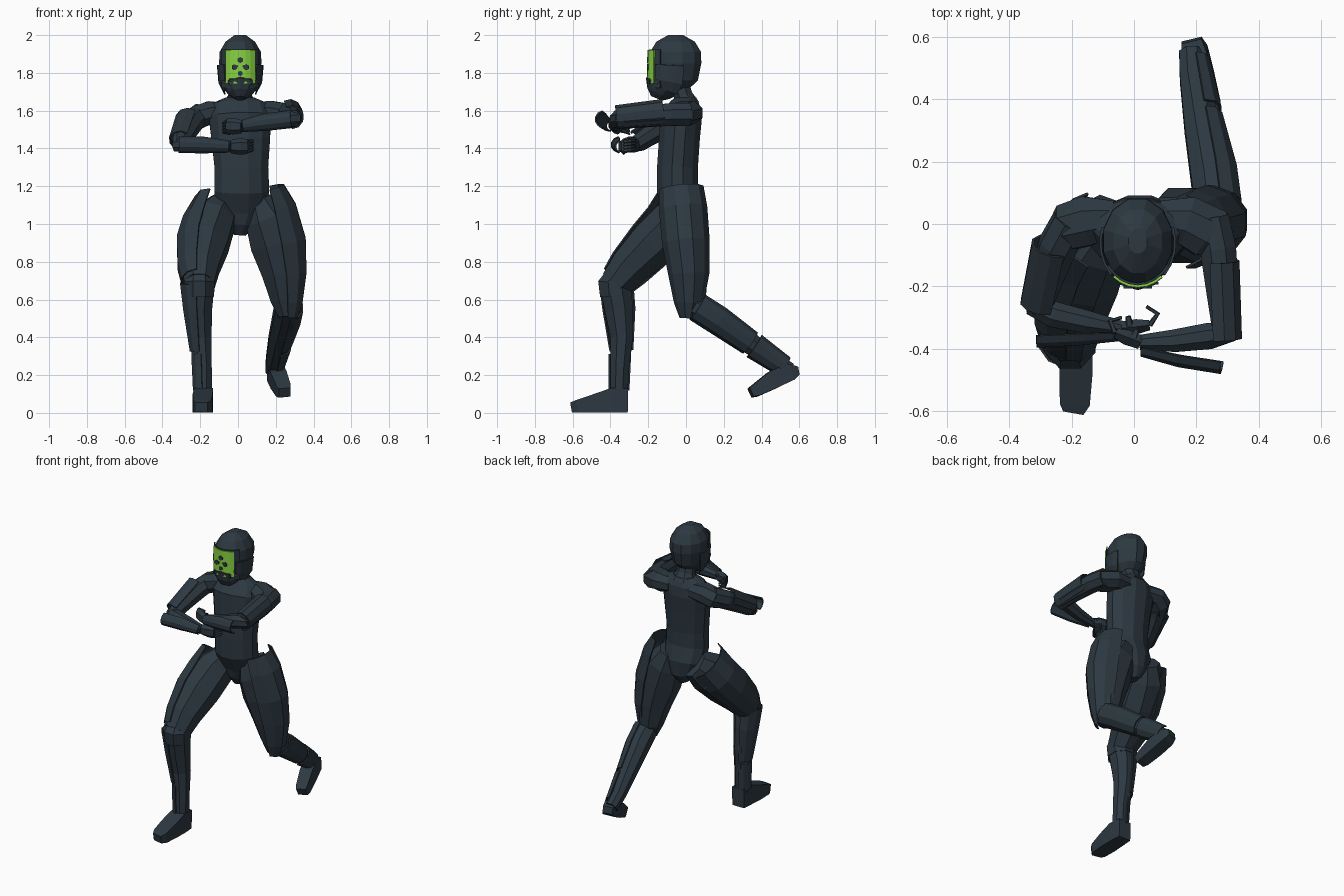
import bpy, bmesh, math
from mathutils import Vector


def material(name, rgb):
    m = bpy.data.materials.new(name)
    m.diffuse_color = (*rgb, 1)
    return m


SLATE = material("dark slate", (0.026, 0.040, 0.053))
GREEN = material("bright green", (0.24, 0.65, 0.055))
X, Y = Vector((1, 0, 0)), Vector((0, 1, 0))


def loft(name, rings, ref=X, n=8, arc=None, mat=SLATE):
    """Skin rings (x, y, z, a, b) along their path; arc=(start, end) degrees gives a thin open shell."""
    bm = bmesh.new()
    pts = [Vector(r[:3]) for r in rings]
    loops = []
    for i, r in enumerate(rings):
        t = (pts[min(i + 1, len(pts) - 1)] - pts[max(i - 1, 0)]).normalized()
        u = (ref - t * ref.dot(t)).normalized()
        v = t.cross(u)
        if arc:
            angs = [math.radians(arc[0] + (arc[1] - arc[0]) * k / n) for k in range(n + 1)]
            s = 1
        else:
            angs = [2 * math.pi * (k + 0.5) / n for k in range(n)]
            s = 1 / math.cos(math.pi / n)
        loops.append([bm.verts.new(pts[i] + u * r[3] * s * math.cos(w) + v * r[4] * s * math.sin(w))
                      for w in angs])
    m = len(loops[0])
    for p, q in zip(loops, loops[1:]):
        for k in range(m - 1 if arc else m):
            j = (k + 1) % m
            bm.faces.new((p[k], p[j], q[j], q[k]))
    if not arc:
        bm.faces.new(loops[0])
        bm.faces.new(loops[-1])
    bmesh.ops.recalc_face_normals(bm, faces=bm.faces)
    me = bpy.data.meshes.new(name)
    bm.to_mesh(me)
    bm.free()
    me.materials.append(mat)
    ob = bpy.data.objects.new(name, me)
    bpy.context.collection.objects.link(ob)
    if arc:
        mod = ob.modifiers.new("thickness", "SOLIDIFY")
        mod.thickness = 0.008
        mod.offset = 0
    return ob


def column(rings, cx):
    """Turn (z, cy, rx, ry) into full rings on a vertical path."""
    return [(cx, cy, z, rx, ry) for z, cy, rx, ry in rings]


# Torso and neck
loft("torso", [(.01, .0, .94, .03, .045), (.015, .0, 1.0, .085, .085), (.018, -.005, 1.08, .135, .10),
               (.02, -.045, 1.18, .145, .11), (.018, -.045, 1.30, .142, .108), (.015, -.035, 1.45, .155, .108),
               (.01, -.025, 1.57, .165, .11), (.01, 0, 1.635, .145, .08), (.01, 0, 1.67, .075, .055)], n=12)
loft("neck", [(.01, .01, 1.62, .09, .065), (.01, -.015, 1.68, .06, .05), (.01, -.04, 1.76, .052, .05)])

# Head, jaw guard and cheek guards
HX = .012
loft("head", column([(1.715, -.055, .06, .07), (1.76, -.055, .092, .118), (1.85, -.055, .112, .136),
                     (1.91, -.055, .110, .135), (1.965, -.055, .078, .102), (2.0, -.055, .03, .04)], HX), n=12)
loft("jaw_guard", column([(1.665, -.155, .03, .03), (1.69, -.145, .06, .062),
                          (1.73, -.125, .09, .093), (1.75, -.115, .10, .08)], HX), n=10)
for nm, a in (("left", (-45, 20)), ("right", (160, 225))):
    loft(f"cheek_guard_{nm}", column([(1.70, -.085, .085, .11), (1.75, -.065, .112, .14),
                                      (1.84, -.06, .12, .145)], HX), n=4, arc=a)

# Green face plate in a dark frame, with dark marks and a toothed lower edge
loft("face_frame", column([(1.72, -.05, .118, .143), (1.925, -.05, .118, .143)], HX), n=8, arc=(-144, -36))
loft("face_plate", column([(1.745, -.05, .125, .152), (1.92, -.05, .125, .150)], HX),
     n=6, arc=(-128, -52), mat=GREEN)
for i, (dx, z, r) in enumerate([(0, 1.868, .014), (-.031, 1.830, .014), (.031, 1.830, .014), (0, 1.797, .012),
                                (-.016, 1.835, .005), (.016, 1.835, .005)]):
    loft(f"face_mark_{i}", [(HX + dx, -.199, z, r, r), (HX + dx, -.2075, z, r, r)], n=6)
for i in range(-3, 4):
    loft(f"face_tooth_{i + 3}", [(HX + i * .02, -.198 + abs(i) * .004, 1.752, .006, .008),
                                 (HX + i * .02, -.2065 + abs(i) * .004, 1.752, .006, .008)], n=4)

# Rear leg, on the +x side, with outer guards
OUT, INN = (-85, 85), (95, 265)
loft("rear_thigh", [(.11, -.005, 1.13, .07, .09), (.155, -.005, 1.03, .12, .12), (.205, 0, .90, .14, .115),
                    (.235, .015, .74, .108, .098), (.25, .03, .60, .078, .075), (.26, .025, .51, .045, .04)])
loft("rear_thigh_guard", [(.16, -.025, 1.19, .085, .115), (.185, -.015, 1.08, .125, .125),
                          (.22, 0, .90, .143, .123), (.247, .015, .73, .118, .105),
                          (.257, .015, .58, .085, .075), (.26, .01, .50, .055, .04)], n=5, arc=OUT)
loft("rear_shin", [(.265, .02, .575, .065, .065), (.255, .13, .51, .07, .07), (.22, .31, .39, .058, .06),
                   (.19, .47, .275, .043, .045), (.185, .55, .225, .04, .04)])
loft("rear_shin_guard", [(.27, .06, .56, .075, .075), (.255, .17, .49, .075, .075),
                         (.225, .34, .37, .058, .065)], n=5, arc=OUT)
loft("rear_ankle_guard", [(.22, .36, .355, .06, .068), (.195, .52, .245, .046, .055)], n=5, arc=OUT)
loft("rear_foot", [(.185, .59, .222, .033, .022), (.195, .55, .215, .042, .045), (.215, .46, .175, .043, .048),
                   (.24, .37, .12, .039, .034), (.247, .342, .107, .032, .026)], n=4)

# Front leg, on the -x side, with outer guards
loft("front_thigh", [(-.08, .02, 1.09, .08, .09), (-.13, -.05, 1.02, .115, .125), (-.18, -.17, .90, .13, .125),
                     (-.202, -.30, .77, .102, .105), (-.205, -.375, .68, .08, .085)])
loft("front_thigh_guard", [(-.14, -.02, 1.11, .09, .14), (-.17, -.09, 1.00, .125, .14),
                           (-.195, -.18, .90, .132, .135), (-.21, -.30, .77, .11, .115),
                           (-.21, -.36, .70, .09, .095)], n=5, arc=INN)
loft("front_knee", [(-.205, -.36, .74, .06, .06), (-.205, -.375, .69, .082, .09), (-.205, -.37, .62, .078, .085)])
loft("front_shin", [(-.205, -.375, .68, .08, .08), (-.21, -.355, .55, .073, .076), (-.20, -.34, .40, .06, .06),
                    (-.187, -.35, .25, .048, .05), (-.185, -.355, .10, .047, .046)])
loft("front_shin_guard", [(-.215, -.37, .69, .092, .088), (-.21, -.355, .55, .08, .084),
                          (-.20, -.342, .33, .054, .06)], n=5, arc=INN)
loft("front_ankle_guard", [(-.19, -.35, .31, .056, .056), (-.185, -.355, .12, .052, .052)], n=5, arc=INN)
loft("front_foot", [(-.183, -.307, .065, .045, .063), (-.183, -.39, .067, .05, .065),
                    (-.187, -.48, .051, .053, .049), (-.19, -.575, .035, .048, .033),
                    (-.195, -.603, .03, .033, .026)], n=4)


def hand(name, wrist, knuckle, curl):
    """Tapered palm with four thin curled fingers and a thumb."""
    w, k, c = Vector(wrist), Vector(knuckle), Vector(curl)
    loft(f"{name}_palm", [(*w, .022, .03), (*w.lerp(k, .55), .024, .038), (*k, .016, .034)], ref=Y, n=6)
    for i in range(4):
        off = Vector((0, 0, .024 - .016 * i))
        a, b = k + off, k + off + c * .55 + (k - w) * .35
        loft(f"{name}_finger_{i}", [(*a, .009, .008), (*b, .008, .007), (*(k + off + c), .005, .005)],
             ref=Vector((0, 0, 1)), n=5)
    a = w.lerp(k, .3) + Vector((0, 0, .025))
    loft(f"{name}_thumb", [(*a, .012, .012), (*(a + c * .6), .007, .007)], ref=Vector((0, 0, 1)), n=5)


# Arm on the +x side, held forward and folded inward
loft("left_shoulder", [(.08, .02, 1.59, .055, .05), (.17, .01, 1.59, .08, .062), (.245, -.03, 1.58, .085, .06),
                       (.285, -.08, 1.575, .04, .045)], ref=Y)
loft("left_upper_arm", [(.25, .02, 1.58, .055, .06), (.27, -.08, 1.58, .058, .06), (.285, -.22, 1.57, .052, .054),
                        (.295, -.33, 1.56, .045, .05), (.295, -.37, 1.56, .035, .04)])
loft("left_upper_arm_guard", [(.275, -.12, 1.59, .062, .068), (.285, -.37, 1.565, .06, .06)], n=6, arc=(-90, 120))
loft("left_forearm", [(.32, -.345, 1.56, .03, .04), (.24, -.36, 1.555, .042, .045), (.13, -.375, 1.53, .036, .038),
                      (.02, -.38, 1.515, .024, .027)], ref=Y)
loft("left_forearm_guard", [(.285, -.43, 1.555, .05, .045), (.15, -.41, 1.54, .048, .045),
                            (.03, -.388, 1.52, .036, .03)], ref=Y, n=5, arc=(105, 255))
hand("left_hand", (.02, -.38, 1.515), (-.06, -.35, 1.52), (.02, .05, -.02))

# Arm on the -x side, elbow lower and forearm across the chest
loft("right_shoulder", [(-.06, .02, 1.59, .055, .05), (-.15, .01, 1.59, .08, .06), (-.21, -.01, 1.565, .075, .062),
                        (-.25, -.04, 1.54, .04, .05)], ref=Y)
loft("right_upper_arm", [(-.20, .01, 1.58, .06, .058), (-.245, -.07, 1.54, .06, .06), (-.28, -.17, 1.48, .052, .054),
                         (-.305, -.25, 1.43, .045, .046), (-.31, -.28, 1.415, .035, .035)])
loft("right_upper_arm_guard", [(-.26, -.07, 1.555, .068, .066), (-.30, -.26, 1.44, .064, .058)],
     n=6, arc=(60, 270))
loft("right_forearm", [(-.335, -.26, 1.42, .03, .035), (-.26, -.29, 1.42, .042, .042),
                       (-.15, -.315, 1.415, .037, .037), (-.04, -.335, 1.41, .024, .027)], ref=Y)
loft("right_forearm_guard", [(-.315, -.345, 1.42, .05, .042), (-.18, -.34, 1.418, .048, .042),
                             (-.05, -.34, 1.41, .034, .03)], ref=Y, n=5, arc=(105, 255))
hand("right_hand", (-.04, -.335, 1.41), (.05, -.325, 1.41), (-.01, .06, .01))
